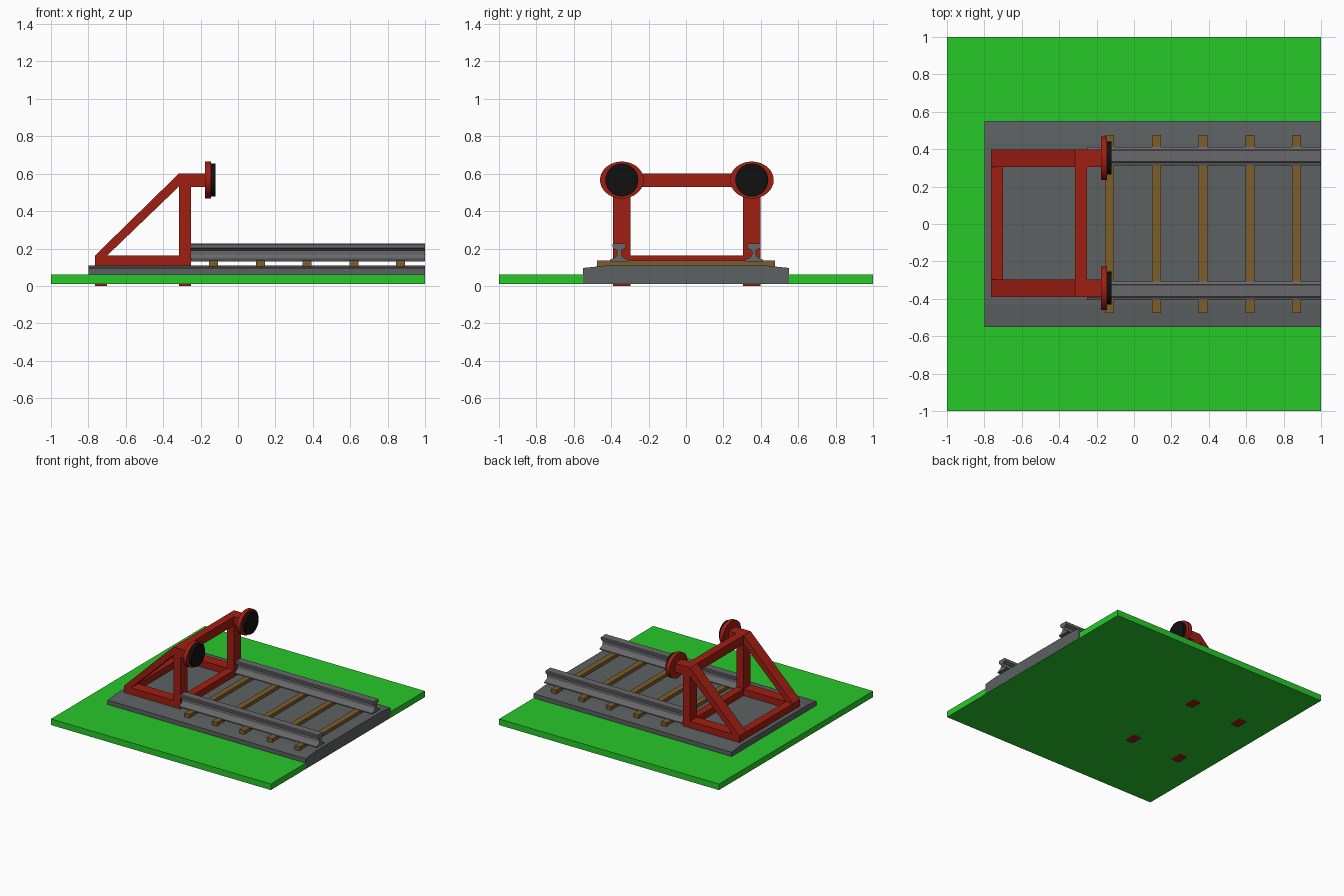
import bpy, bmesh, math
from mathutils import Matrix, Vector

if "Cube" in bpy.data.objects:
    bpy.data.objects.remove(bpy.data.objects["Cube"])


def material(name, rgb):
    m = bpy.data.materials.new(name)
    m.diffuse_color = (*rgb, 1)
    m.use_nodes = True
    m.node_tree.nodes["Principled BSDF"].inputs["Base Color"].default_value = m.diffuse_color
    return m


GREEN = material("grass_green", (0.021, 0.58, 0.023))
STONE = material("stone_grey", (0.11, 0.12, 0.12))
STEEL = material("steel_grey", (0.14, 0.14, 0.15))
WOOD = material("wood_brown", (0.20, 0.11, 0.025))
RED = material("buffer_red", (0.35, 0.013, 0.006))
BLACK = material("rubber_black", (0.005, 0.005, 0.005))


def finish(name, bm, mat):
    bmesh.ops.recalc_face_normals(bm, faces=bm.faces)
    me = bpy.data.meshes.new(name)
    bm.to_mesh(me)
    bm.free()
    me.materials.append(mat)
    ob = bpy.data.objects.new(name, me)
    bpy.context.collection.objects.link(ob)
    return ob


def prism(name, pts, offset, mat):
    """Extrude a closed 3D outline along offset."""
    bm = bmesh.new()
    face = bm.faces.new([bm.verts.new(p) for p in pts])
    new = bmesh.ops.extrude_face_region(bm, geom=[face])["geom"]
    bmesh.ops.translate(bm, vec=Vector(offset),
                        verts=[v for v in new if isinstance(v, bmesh.types.BMVert)])
    return finish(name, bm, mat)


def box(name, x, y, z, mat):
    pts = [(x[0], y[0], z[0]), (x[1], y[0], z[0]), (x[1], y[1], z[0]), (x[0], y[1], z[0])]
    return prism(name, pts, (0, 0, z[1] - z[0]), mat)


def disc(name, x, y, z, ry, rz, mat):
    """Elliptical cylinder lying along x."""
    bm = bmesh.new()
    bmesh.ops.create_cone(bm, cap_ends=True, segments=32, radius1=1, radius2=1, depth=1)
    m = (Matrix.Translation(((x[0] + x[1]) / 2, y, z))
         @ Matrix.Diagonal((x[1] - x[0], ry, rz, 1))
         @ Matrix.Rotation(math.pi / 2, 4, 'Y'))
    bmesh.ops.transform(bm, matrix=m, verts=bm.verts)
    return finish(name, bm, mat)


# Ground and ballast bed
box("ground", (-1, 0.999), (-1, 1), (0.01, 0.06), GREEN)
bed = [(-0.55, 0.012), (0.55, 0.012), (0.55, 0.096), (0.43, 0.108), (-0.43, 0.108), (-0.55, 0.096)]
prism("ballast_bed", [(-0.8, y, z) for y, z in bed], (1.8, 0, 0), STONE)

# Sleepers
for i in range(5):
    x = -0.13 + 0.25 * i
    box(f"sleeper_{i + 1}", (x - 0.024, x + 0.024), (-0.475, 0.475), (0.1, 0.135), WOOD)

# Rails, from half of the rail section mirrored
half = [(0.05, 0.13), (0.05, 0.139), (0.02, 0.152), (0.011, 0.165), (0.011, 0.19),
        (0.034, 0.202), (0.036, 0.222), (0.03, 0.227)]
section = half + [(-y, z) for y, z in reversed(half)]
for side, y0 in (("left", 0.363), ("right", -0.357)):
    prism(f"rail_{side}", [(-0.25, y0 + y, z) for y, z in section], (1.25, 0, 0), STEEL)

# Buffer stop side frames and buffers
XR, XRI, XF, XFI = -0.765, -0.70, -0.25, -0.315
for side, yc in (("left", 0.352), ("right", -0.343)):
    w = (yc - 0.046, yc + 0.046)
    box(f"front_post_{side}", (XFI, XF), w, (0, 0.602), RED)
    box(f"rear_post_{side}", (XR, XRI), w, (0, 0.162), RED)
    box(f"base_beam_{side}", (XRI, XFI), w, (0.1, 0.162), RED)
    brace = [(XR, 0.162), (XRI, 0.162), (XFI, 0.532), (XFI, 0.602)]
    prism(f"brace_{side}", [(x, w[0], z) for x, z in brace], (0, 0.092, 0), RED)
    box(f"buffer_arm_{side}", (XF, -0.175), w, (0.53, 0.602), RED)
    disc(f"buffer_plate_{side}", (-0.177, -0.145), yc, 0.566, 0.117, 0.099, RED)
    disc(f"buffer_pad_{side}", (-0.147, -0.12), yc, 0.566, 0.088, 0.088, BLACK)
    for part in ("plate", "pad"):
        ob = bpy.data.objects[f"buffer_{part}_{side}"]
        bpy.context.view_layer.objects.active = ob
        ob.select_set(True)
        bpy.ops.object.shade_smooth_by_angle(angle=math.radians(30))
        ob.select_set(False)

# Cross beams joining the side frames
span = (-0.297, 0.306)
box("rear_cross_beam", (XR, XRI), span, (0.1, 0.162), RED)
box("front_cross_beam", (XFI, XF), span, (0.1, 0.162), RED)
box("top_cross_beam", (XFI, XF), span, (0.53, 0.602), RED)
